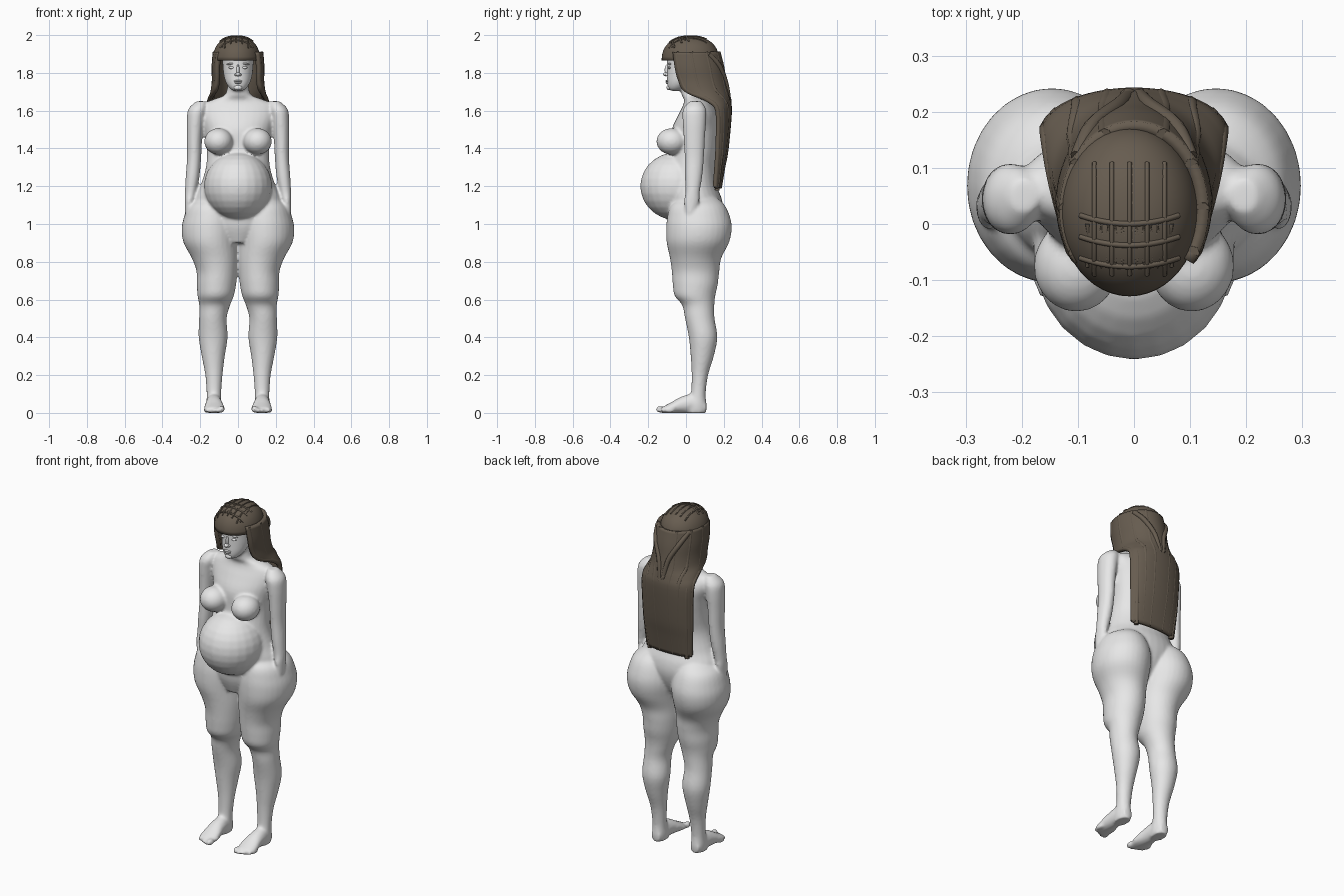
import bpy, bmesh, math
from mathutils import Matrix, Vector

cube = bpy.data.objects.get("Cube")
if cube:
    bpy.data.objects.remove(cube, do_unlink=True)


def material(name, colour):
    mat = bpy.data.materials.new(name)
    mat.use_nodes = True
    mat.diffuse_color = colour
    shader = next(n for n in mat.node_tree.nodes if n.type == 'BSDF_PRINCIPLED')
    shader.inputs["Base Color"].default_value = colour
    shader.inputs["Roughness"].default_value = 0.7
    return mat


SKIN = material("pale grey skin", (0.8, 0.8, 0.8, 1))
HAIR = material("dark brown hair", (0.135, 0.108, 0.08, 1))


def spline(rows, steps=4):
    """Smoothly interpolate between rows of numbers."""
    out = []
    for i in range(len(rows) - 1):
        a, b = rows[max(i - 1, 0)], rows[i]
        c, d = rows[i + 1], rows[min(i + 2, len(rows) - 1)]
        for k in range(steps):
            t = k / steps
            out.append([q + t / 2 * (r - p + t * (2 * p - 5 * q + 4 * r - s + t * (3 * (q - r) + s - p)))
                        for p, q, r, s in zip(a, b, c, d)])
    return out + [list(rows[-1])]


def loft(bm, rows, side=1, along="z", sides=32):
    """Closed oval loft; each row is position, then the two low/high extents."""
    rings = []
    for t, a0, a1, b0, b1 in rows:
        ring = []
        for k in range(sides):
            ang = math.tau * k / sides
            a = (a0 + a1) / 2 + (a1 - a0) / 2 * math.cos(ang)
            b = (b0 + b1) / 2 + (b1 - b0) / 2 * math.sin(ang)
            ring.append(bm.verts.new((side * a, b, t) if along == "z" else (side * a, t, b)))
        rings.append(ring)
    for low, high in zip(rings, rings[1:]):
        for k in range(sides):
            n = (k + 1) % sides
            bm.faces.new((low[k], low[n], high[n], high[k]))
    bm.faces.new(rings[0])
    bm.faces.new(rings[-1])


def ball(bm, centre, radii, tilt=0):
    m = Matrix.Translation(centre) @ Matrix.Rotation(tilt, 4, 'Y') @ Matrix.Diagonal(radii).to_4x4()
    bmesh.ops.create_uvsphere(bm, u_segments=24, v_segments=14, radius=1, matrix=m)


def finish(bm, name, mat):
    bmesh.ops.recalc_face_normals(bm, faces=bm.faces)
    mesh = bpy.data.meshes.new(name)
    bm.to_mesh(mesh)
    bm.free()
    mesh.materials.append(mat)
    mesh.shade_smooth()
    obj = bpy.data.objects.new(name, mesh)
    bpy.context.collection.objects.link(obj)
    return obj


def strand(name, points, radius):
    curve = bpy.data.curves.new(name, 'CURVE')
    curve.dimensions = '3D'
    curve.bevel_depth = radius
    curve.bevel_resolution = 2
    curve.use_fill_caps = True
    line = curve.splines.new('POLY')
    line.points.add(len(points) - 1)
    for p, co in zip(line.points, points):
        p.co = (*co, 1)
    curve.materials.append(HAIR)
    bpy.context.collection.objects.link(bpy.data.objects.new(name, curve))


# Torso and neck: height, half width, front, back
body = bmesh.new()
torso = [(.9, .09, -.06, .12), (.98, .19, -.09, .17), (1.06, .235, -.1, .195),
         (1.13, .232, -.1, .19), (1.2, .2, -.1, .165), (1.3, .17, -.1, .155),
         (1.4, .165, -.08, .17), (1.5, .18, -.075, .18), (1.58, .205, -.04, .17),
         (1.63, .195, -.015, .14), (1.66, .13, -.01, .115), (1.69, .065, -.025, .09),
         (1.78, .055, -.03, .08)]
loft(body, spline([(z, -w, w, f, b) for z, w, f, b in torso]))
ball(body, (0, -.05, 1.2), (.18, .192, .18))

# Head: height, half width, front, back
head = [(1.705, .025, -.085, -.03), (1.72, .045, -.096, .0), (1.75, .065, -.1, .04),
        (1.79, .076, -.1, .08), (1.84, .081, -.1, .11), (1.9, .083, -.1, .12), (1.95, .07, -.08, .1)]
loft(body, spline([(z, -w, w, f, b) for z, w, f, b in head]))

# Limbs: height, inner, outer, front, back
leg = [(1.15, .06, .19, -.02, .15), (1.1, .02, .26, -.08, .205), (1.03, 0, .288, -.1, .235),
       (.97, -.005, .298, -.105, .242), (.9, 0, .288, -.102, .227), (.82, 0, .245, -.085, .187),
       (.75, .003, .22, -.075, .176), (.68, .01, .218, -.07, .168), (.62, .022, .214, -.06, .155),
       (.57, .042, .205, -.02, .15), (.5, .06, .206, -.005, .151), (.4, .055, .208, .015, .166),
       (.3, .07, .192, .025, .147), (.2, .082, .173, .03, .117), (.1, .089, .166, .025, .104),
       (.04, .087, .168, 0, .11), (0, .09, .164, 0, .107)]
arm = [(1.65, .17, .22, .02, .08), (1.61, .165, .262, -.015, .105), (1.55, .178, .271, -.018, .107),
       (1.45, .19, .271, -.012, .1), (1.35, .195, .27, -.007, .095), (1.25, .204, .277, -.006, .086),
       (1.17, .22, .281, -.003, .073), (1.12, .235, .281, -.01, .07), (1.055, .25, .28, 0, .045)]
# Foot: depth, inner, outer, sole, instep
foot = [(.105, .1, .155, 0, .06), (.05, .09, .166, -.002, .1), (-.02, .082, .172, -.002, .088),
        (-.08, .071, .179, -.002, .055), (-.128, .076, .174, 0, .03)]
for side in (1, -1):
    loft(body, spline(leg), side)
    loft(body, spline(arm), side)
    loft(body, spline(foot), side, along="y")
    ball(body, (side * .103, -.075, 1.437), (.076, .082, .07))
    for toe in range(5):
        size = .013 if toe else .019
        ball(body, (side * (.087 + .021 * toe), -.135 + .003 * toe * toe, size), (size * .85, .026, size))

skin = finish(body, "body", SKIN)
remesh = skin.modifiers.new("blend", 'REMESH')
remesh.mode = 'VOXEL'
remesh.voxel_size = .008
remesh.use_smooth_shade = True
smooth = skin.modifiers.new("soften", 'SMOOTH')
smooth.factor = .5
smooth.iterations = 6

# Face features
face = bmesh.new()
ball(face, (0, -.106, 1.793), (.013, .016, .011))
ball(face, (0, -.1, 1.815), (.008, .013, .03))
ball(face, (0, -.1, 1.757), (.023, .008, .005))
ball(face, (0, -.099, 1.748), (.019, .009, .006))
ball(face, (0, -.09, 1.722), (.022, .013, .014))
for side in (1, -1):
    ball(face, (side * .011, -.101, 1.79), (.007, .01, .007))
    ball(face, (side * .034, -.088, 1.828), (.016, .008, .007))
    ball(face, (side * .036, -.087, 1.848), (.024, .008, .005), side * .12)
finish(face, "face_features", SKIN)

# Crown of hair with fringe
SHIFT, DOME_X, DOME_Y, DOME_MID = -.008, .125, .152, .023


def dome(u, v):
    r = min(math.hypot(u, v), 1)
    return (SHIFT + DOME_X * u, DOME_MID + DOME_Y * v, 1.865 + .13 * (1 - r ** 2.3) ** (1 / 2.3))


crown = bmesh.new()
rows = []
for k in range(15):
    r = max(math.cos(math.pi / 2 * k / 14), .02)
    rows.append((dome(r, 0)[2], SHIFT - DOME_X * r, SHIFT + DOME_X * r,
                 DOME_MID - DOME_Y * r, DOME_MID + DOME_Y * r))
loft(crown, rows, sides=48)
finish(crown, "hair_crown", HAIR)

# Woven braids over the crown
for v in (-.65, -.4, -.15):
    strand("crown_braid", [dome(-.7 + 1.4 * k / 20, v + .1 * (k / 10 - 1) ** 2) for k in range(21)], .005)
for phase in (0, 1):
    strand("crown_weave", [dome(-.6 + .1 * k, (-.65, -.15)[(k + phase) % 2]) for k in range(13)], .004)
for k in range(5):
    u = -.5 + .25 * k
    strand("crown_lock", [dome(u, -.75 + .11 * j) for j in range(13)], .004)

# Long hair: height, half width, front, back, front opening in degrees
long_hair = [(1.91, .122, -.122, .172, 52), (1.83, .128, -.122, .192, 55), (1.76, .127, -.105, .203, 56),
             (1.7, .135, -.08, .215, 62), (1.65, .15, .02, .226, 85), (1.59, .157, .09, .232, 92),
             (1.4, .152, .11, .215, 92), (1.3, .146, .12, .197, 92), (1.19, .138, .125, .178, 92)]


def hair_point(row, f):
    z, w, front, back, gap = row
    ang = f * math.radians(180 - gap)
    return Vector((w * math.sin(ang), (front + back) / 2 + (back - front) / 2 * math.cos(ang), z))


sheet = bmesh.new()
rows = spline(long_hair)
count = 40
grid = [[sheet.verts.new(hair_point(row, 2 * k / count - 1)) for k in range(count + 1)] for row in rows]
for low, high in zip(grid, grid[1:]):
    for k in range(count):
        sheet.faces.new((low[k], low[k + 1], high[k + 1], high[k]))
hair = finish(sheet, "long_hair", HAIR)
shell = hair.modifiers.new("thickness", 'SOLIDIFY')
shell.thickness = .022
shell.offset = 0

# Raised locks along the long hair
for f in (-.95, -.7, -.45, -.2, .2, .45, .7, .95):
    tail = Vector((0, 0, -.012 * math.cos(9 * f)))
    strand("hair_lock", [hair_point(row, f) + tail * (i / len(rows)) for i, row in enumerate(rows)], .013)

# Gathered strands and hanging braid
for side in (1, -1):
    gather = [(side * .1, .12, 1.9), (side * .075, .175, 1.84), (side * .03, .21, 1.75), (side * .01, .228, 1.64)]
    strand("gathered_strand", spline(gather), .014)
braid = bmesh.new()
for k in range(12):
    side = 1 if k % 2 else -1
    z = 1.65 - .02 * k
    ball(braid, (side * .01, .228 - .08 * max(1.59 - z, 0), z), (.013, .014, .023), side * .5)
ball(braid, (0, .207, 1.38), (.011, .011, .05))
finish(braid, "hanging_braid", HAIR)
